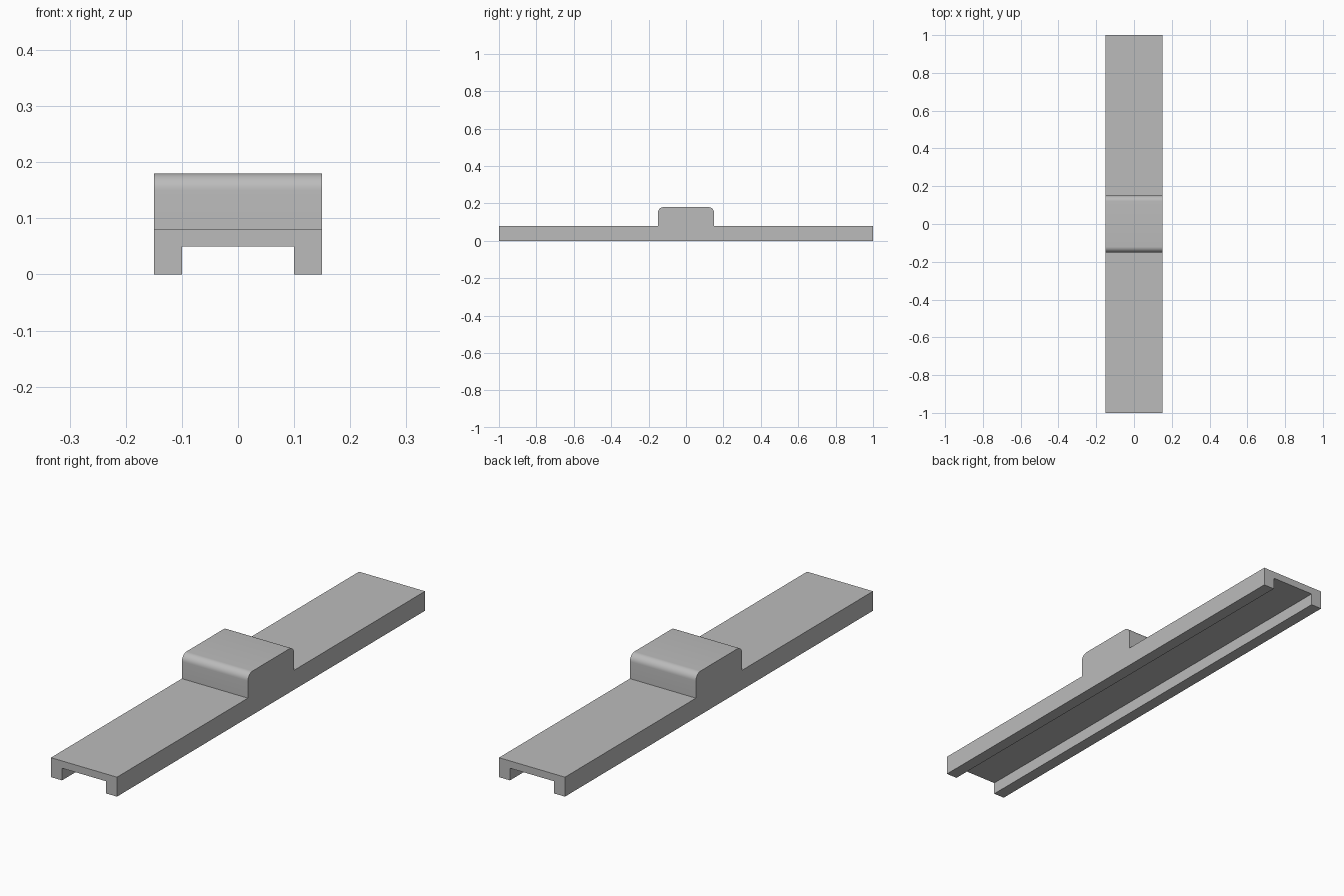
import bpy
import math

# Remove the default object
cube = bpy.data.objects.get("Cube")
if cube:
    bpy.data.objects.remove(cube, do_unlink=True)

# Single plain grey finish
GREY = (0.5, 0.5, 0.5, 1)
grey = bpy.data.materials.new("plain grey")
grey.use_nodes = True
grey.diffuse_color = GREY
grey.node_tree.nodes["Principled BSDF"].inputs["Base Color"].default_value = GREY

HALF_WIDTH, HALF_LENGTH, DECK_TOP = 0.15, 1.0, 0.08


def extrude_profile(name, profile, to_a, to_b):
    """Closed prism between two copies of a profile, placed by to_a and to_b."""
    n = len(profile)
    verts = [to_a(*p) for p in profile] + [to_b(*p) for p in profile]
    faces = [(i, (i + 1) % n, (i + 1) % n + n, i + n) for i in range(n)]
    faces += [tuple(reversed(range(n))), tuple(range(n, 2 * n))]
    mesh = bpy.data.meshes.new(name)
    mesh.from_pydata(verts, [], faces)
    mesh.materials.append(grey)
    obj = bpy.data.objects.new(name, mesh)
    bpy.context.collection.objects.link(obj)
    bpy.ops.object.select_all(action='DESELECT')
    obj.select_set(True)
    bpy.context.view_layer.objects.active = obj
    bpy.ops.object.mode_set(mode='EDIT')
    bpy.ops.mesh.select_all(action='SELECT')
    bpy.ops.mesh.normals_make_consistent(inside=False)
    bpy.ops.object.mode_set(mode='OBJECT')
    bpy.ops.object.shade_smooth_by_angle(angle=math.radians(30))
    return obj


# Long rail: inverted U channel running front to back
half = [(HALF_WIDTH, DECK_TOP), (HALF_WIDTH, 0), (0.10, 0), (0.10, 0.05)]
channel = half + [(-x, z) for x, z in reversed(half)]
extrude_profile("channel_rail", channel,
                lambda x, z: (x, -HALF_LENGTH, z),
                lambda x, z: (x, HALF_LENGTH, z))

# Raised centre block with rounded front and back top edges
BLOCK_HALF, BLOCK_TOP, RADIUS, STEPS = 0.15, 0.18, 0.03, 10
arc = []
for i in range(STEPS + 1):
    a = math.pi / 2 * i / STEPS
    arc.append((BLOCK_HALF - RADIUS + RADIUS * math.cos(a),
                BLOCK_TOP - RADIUS + RADIUS * math.sin(a)))
side = [(BLOCK_HALF, DECK_TOP)] + arc
block = side + [(-y, z) for y, z in reversed(side)]
extrude_profile("centre_block", block,
                lambda y, z: (-HALF_WIDTH, y, z),
                lambda y, z: (HALF_WIDTH, y, z))
